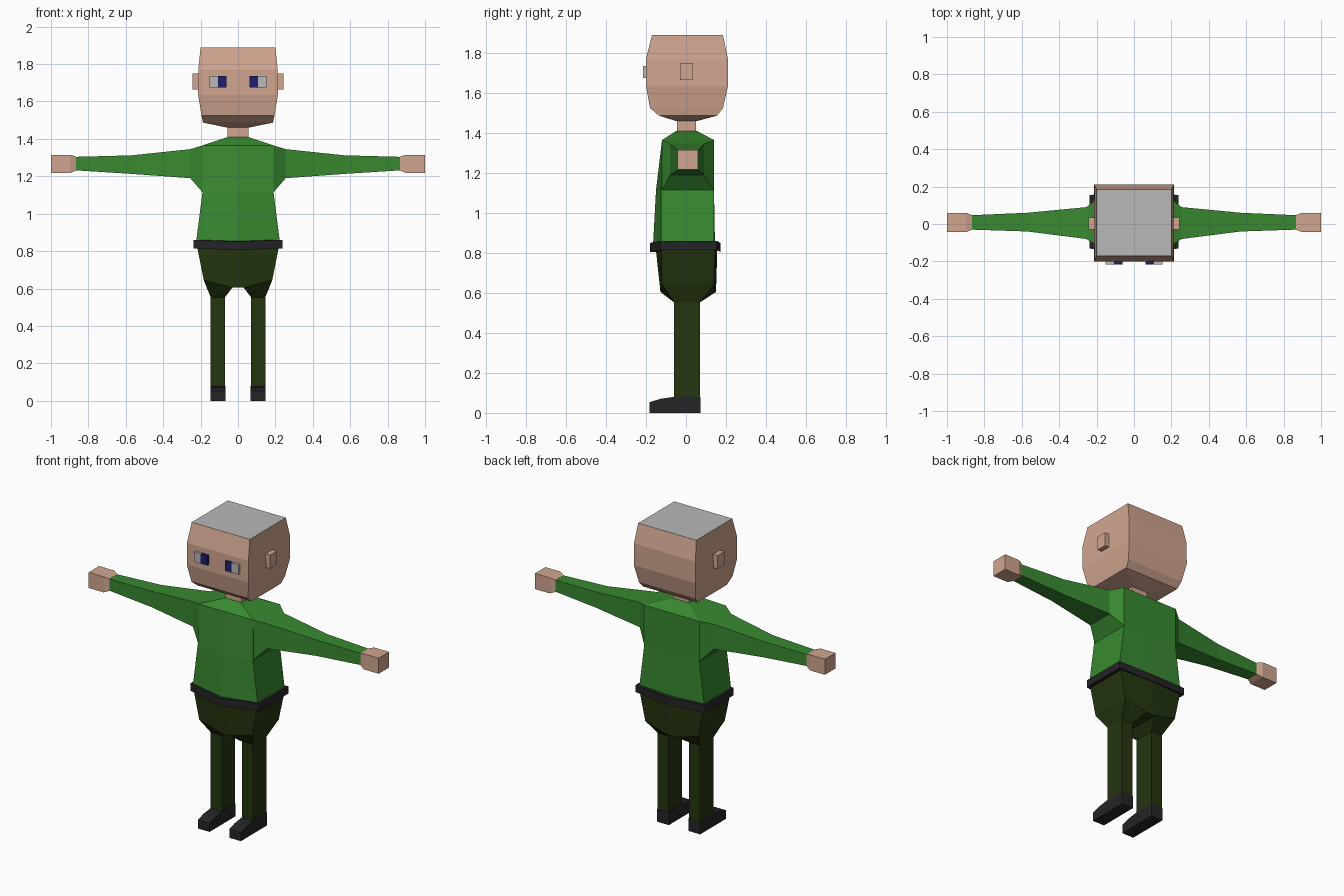
import bpy, bmesh

cube = bpy.data.objects.get("Cube")
if cube:
    bpy.data.objects.remove(cube, do_unlink=True)


def material(name, color):
    mat = bpy.data.materials.new(name)
    mat.use_nodes = True
    mat.diffuse_color = (*color, 1)
    mat.node_tree.nodes["Principled BSDF"].inputs["Base Color"].default_value = (*color, 1)
    return mat


skin = material("skin", (0.64, 0.38, 0.28))
green = material("sweater green", (0.04, 0.25, 0.03))
olive = material("trouser olive", (0.018, 0.035, 0.005))
black = material("dark leather", (0.018, 0.018, 0.02))
grey = material("pale grey", (0.48, 0.48, 0.48))
blue = material("iris blue", (0.014, 0.014, 0.15))


def loft(bm, rings, cap_start=True, cap_end=True):
    """Skin a list of equal-length point rings."""
    rows = [[bm.verts.new(p) for p in ring] for ring in rings]
    count = len(rows[0])
    for a, b in zip(rows, rows[1:]):
        for i in range(count):
            j = (i + 1) % count
            bm.faces.new((a[i], a[j], b[j], b[i]))
    if cap_start:
        bm.faces.new(rows[0][::-1])
    if cap_end:
        bm.faces.new(rows[-1])


def finish(name, bm, *mats):
    bmesh.ops.remove_doubles(bm, verts=bm.verts, dist=0.0005)
    bmesh.ops.recalc_face_normals(bm, faces=bm.faces)
    mesh = bpy.data.meshes.new(name)
    bm.to_mesh(mesh)
    bm.free()
    for mat in mats:
        mesh.materials.append(mat)
    obj = bpy.data.objects.new(name, mesh)
    bpy.context.collection.objects.link(obj)
    return obj


def part(name, rings, mat, **caps):
    bm = bmesh.new()
    loft(bm, rings, **caps)
    return finish(name, bm, mat)


def rect_z(x0, x1, y0, y1, z):
    return [(x0, y0, z), (x1, y0, z), (x1, y1, z), (x0, y1, z)]


def rect_x(x, y0, y1, z0, z1):
    return [(x, y0, z0), (x, y1, z0), (x, y1, z1), (x, y0, z1)]


def body_ring(x, front, back, z, mid_front, mid_back, drop=0, mid=0):
    """Ring with creased front and back; the crease can sit lower."""
    low = z - drop
    return [(x, front, z), (x, back, z), (mid, mid_back, low), (-mid, mid_back, low),
            (-x, back, z), (-x, front, z), (-mid, mid_front, low), (mid, mid_front, low)]


def box(name, x0, x1, y0, y1, z0, z1, mat):
    return part(name, [rect_z(x0, x1, y0, y1, z) for z in (z0, z1)], mat)


# Head: boxy loft with a grey crown
bm = bmesh.new()
loft(bm, [rect_z(-w, w, f, b, z) for w, f, b, z in (
    (0.055, -0.05, 0.055, 1.46),
    (0.187, -0.135, 0.155, 1.487),
    (0.195, -0.18, 0.185, 1.525),
    (0.213, -0.2, 0.21, 1.635),
    (0.212, -0.2, 0.21, 1.77),
    (0.2, -0.17, 0.185, 1.89))])
bm.faces.ensure_lookup_table()
for face in bm.faces:
    face.material_index = int(face.calc_center_median().z > 1.88)
finish("head", bm, skin, grey)
box("neck", -0.055, 0.055, -0.045, 0.05, 1.39, 1.48, skin)

# Sweater body
part("sweater_body", [
    body_ring(0.055, -0.05, 0.055, 1.41, -0.05, 0.055),
    body_ring(0.19, -0.12, 0.14, 1.365, -0.12, 0.14),
    body_ring(0.19, -0.125, 0.14, 1.115, -0.15, 0.14),
    body_ring(0.225, -0.125, 0.14, 0.84, -0.165, 0.145)], green)

# Belt
part("belt", [
    body_ring(0.238, -0.13, 0.155, z, -0.18, 0.172, 0.01) for z in (0.86, 0.815)], black)

# Trousers: hips split into two legs around a crotch strip
bm = bmesh.new()
loft(bm, [
    body_ring(0.22, -0.125, 0.145, 0.83, -0.152, 0.157),
    body_ring(0.183, -0.12, 0.14, 0.645, -0.128, 0.15, 0.04, 0.03)], cap_end=False)
bm.faces.new([bm.verts.new(p) for p in rect_z(-0.03, 0.03, -0.128, 0.15, 0.605)])
for s in (1, -1):
    hip = [(s * 0.183, -0.12, 0.645), (s * 0.03, -0.128, 0.605),
           (s * 0.03, 0.15, 0.605), (s * 0.183, 0.14, 0.645)]
    loft(bm, [hip] + [rect_z(s * 0.146, s * 0.07, -0.06, 0.07, z) for z in (0.553, 0.07)],
         cap_start=False)
finish("trousers", bm, olive)

# Paired parts
for side, s in (("left", 1), ("right", -1)):
    part(side + "_sleeve", [rect_x(s * x, f, b, lo, hi) for x, f, b, lo, hi in (
        (0.19, -0.12, 0.14, 1.115, 1.365),
        (0.255, -0.08, 0.09, 1.19, 1.345),
        (0.57, -0.04, 0.06, 1.213, 1.312),
        (0.87, -0.03, 0.047, 1.232, 1.304))], green, cap_start=False)
    part(side + "_hand", [rect_x(s * x, f, b, lo, hi) for x, f, b, lo, hi in (
        (0.865, -0.03, 0.047, 1.231, 1.305),
        (0.897, -0.043, 0.06, 1.218, 1.315),
        (1.0, -0.043, 0.06, 1.218, 1.315))], skin)
    sole = [(0.072, 0), (0.072, 0.08), (-0.06, 0.08), (-0.13, 0.07), (-0.183, 0.053), (-0.183, 0)]
    part(side + "_shoe", [[(s * x, y, z) for y, z in sole] for x in (0.068, 0.148)], black)
    box(side + "_ear", s * 0.2, s * 0.243, -0.03, 0.035, 1.665, 1.75, skin)
    box(side + "_eye_white", s * 0.107, s * 0.153, -0.216, -0.19, 1.675, 1.735, grey)
    box(side + "_iris", s * 0.061, s * 0.107, -0.216, -0.19, 1.675, 1.735, blue)
